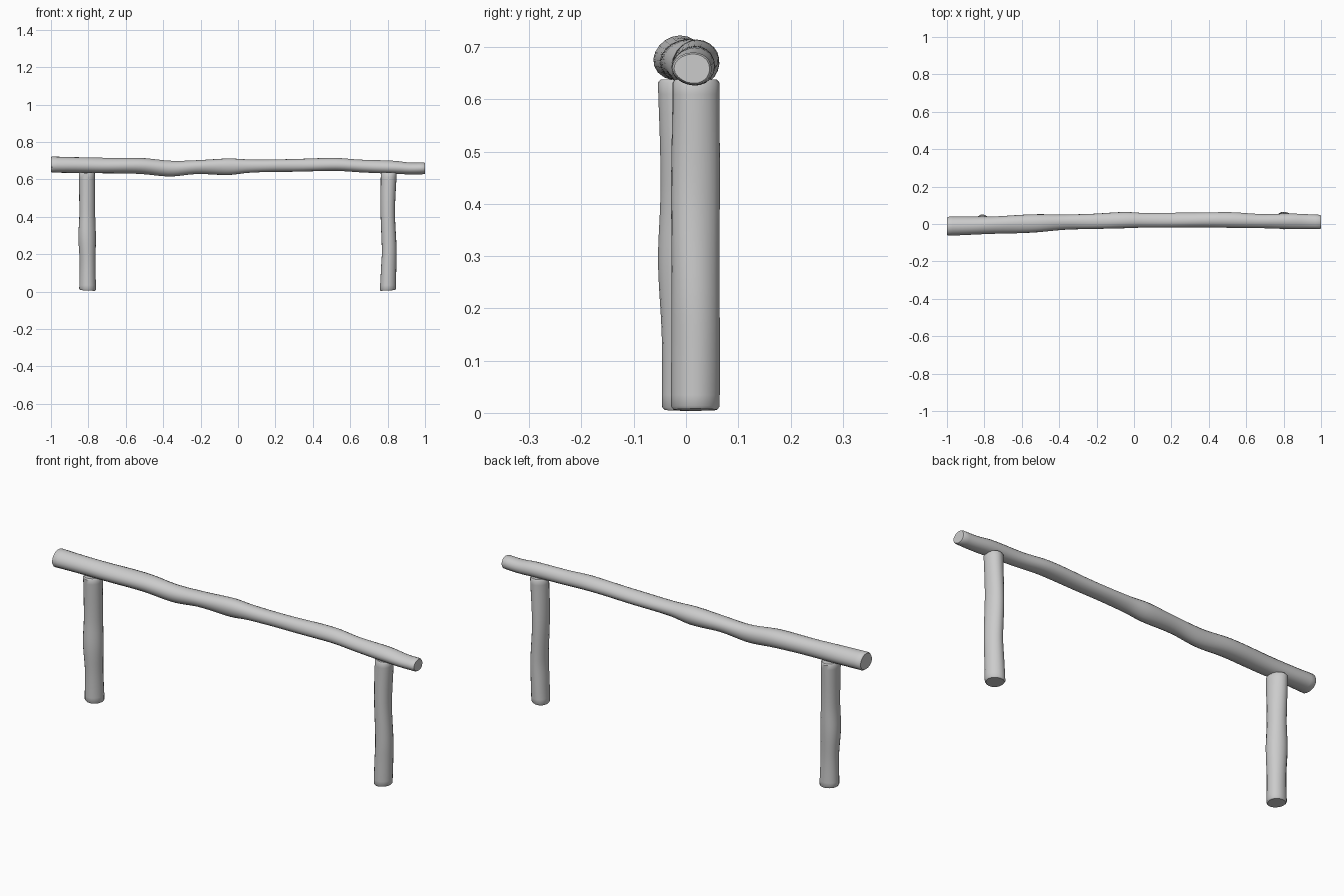
import bpy, bmesh, math, random

if "Cube" in bpy.data.objects:
    bpy.data.objects.remove(bpy.data.objects["Cube"])

SIDES = 20


def smooth_value(rows, t, col):
    # Catmull-Rom style interpolation through the station table
    for i in range(len(rows) - 1):
        a, b = rows[i], rows[i + 1]
        if t <= b[0] or i == len(rows) - 2:
            p, n = rows[max(i - 1, 0)], rows[min(i + 2, len(rows) - 1)]
            h = b[0] - a[0]
            u = (t - a[0]) / h
            ma = (b[col] - p[col]) / (b[0] - p[0]) * h
            mb = (n[col] - a[col]) / (n[0] - a[0]) * h
            return ((2*u**3 - 3*u**2 + 1) * a[col] + (u**3 - 2*u**2 + u) * ma
                    + (3*u**2 - 2*u**3) * b[col] + (u**3 - u**2) * mb)


def log(name, rows, place, steps, seed, tilt=(0, 0)):
    """Rough round log. rows: (t, low_a, high_a, low_b, high_b); tilt slants the cut ends."""
    rnd = random.Random(seed)
    ph = [rnd.uniform(0, 6.28) for _ in range(3)]
    bm = bmesh.new()
    t0, t1 = rows[0][0], rows[-1][0]
    # small chamfer rings at both ends
    stations = [(t0, 0.9)] + [(t0 + 0.006 + (t1 - t0 - 0.012) * i / steps, 1) for i in range(steps + 1)] + [(t1, 0.9)]
    rings = []
    for k, (t, s) in enumerate(stations):
        la, ha, lb, hb = (smooth_value(rows, t, c) for c in (1, 2, 3, 4))
        slant = tilt[0] if k < 2 else tilt[1] if k > steps else 0
        ring = []
        for j in range(SIDES):
            ang = 2 * math.pi * j / SIDES
            lump = 1 + 0.025 * math.sin(3 * ang + ph[0] + 4 * t) + 0.015 * math.sin(2 * ang + ph[1] + 17 * t)
            a = (la + ha) / 2 + (ha - la) / 2 * s * lump * math.cos(ang)
            b = (lb + hb) / 2 + (hb - lb) / 2 * s * lump * math.sin(ang)
            ring.append(bm.verts.new(place(t + slant * math.cos(ang), a, b)))
        rings.append(ring)
    for r, q in zip(rings, rings[1:]):
        for j in range(SIDES):
            n = (j + 1) % SIDES
            bm.faces.new((r[j], r[n], q[n], q[j]))
    bm.faces.new(rings[0])
    bm.faces.new(rings[-1])
    bmesh.ops.recalc_face_normals(bm, faces=bm.faces)
    mesh = bpy.data.meshes.new(name)
    bm.to_mesh(mesh)
    bm.free()
    ob = bpy.data.objects.new(name, mesh)
    bpy.context.collection.objects.link(ob)
    bpy.ops.object.select_all(action='DESELECT')
    ob.select_set(True)
    bpy.context.view_layer.objects.active = ob
    bpy.ops.object.shade_smooth_by_angle(angle=math.radians(40))


# Top rail: x, y range, z range
log("top_rail", [
    (-1.0, -0.062, 0.038, 0.634, 0.722),
    (-0.75, -0.052, 0.042, 0.633, 0.715),
    (-0.52, -0.043, 0.053, 0.629, 0.715),
    (-0.36, -0.030, 0.052, 0.617, 0.700),
    (-0.22, -0.026, 0.054, 0.629, 0.704),
    (-0.05, -0.024, 0.064, 0.625, 0.712),
    (0.06, -0.020, 0.058, 0.636, 0.707),
    (0.30, -0.019, 0.060, 0.641, 0.708),
    (0.52, -0.020, 0.062, 0.644, 0.714),
    (0.66, -0.022, 0.055, 0.637, 0.704),
    (0.84, -0.026, 0.056, 0.629, 0.699),
    (0.92, -0.025, 0.053, 0.626, 0.690),
    (1.0, -0.026, 0.050, 0.628, 0.690)],
    lambda t, a, b: (t, a, b), 80, 1)

# Posts: z, x range, y range
post = lambda t, a, b: (a, b, t)
log("left_post", [
    (0.006, -0.849, -0.759, -0.045, 0.045),
    (0.15, -0.846, -0.763, -0.046, 0.042),
    (0.29, -0.855, -0.760, -0.052, 0.044),
    (0.42, -0.849, -0.765, -0.049, 0.044),
    (0.638, -0.852, -0.765, -0.054, 0.050)], post, 28, 2, (-0.002, 0))
log("right_post", [
    (0.006, 0.757, 0.843, -0.028, 0.064),
    (0.12, 0.763, 0.846, -0.028, 0.064),
    (0.22, 0.769, 0.847, -0.029, 0.064),
    (0.42, 0.762, 0.840, -0.029, 0.063),
    (0.638, 0.765, 0.849, -0.027, 0.064)], post, 28, 3, (0.002, 0))
